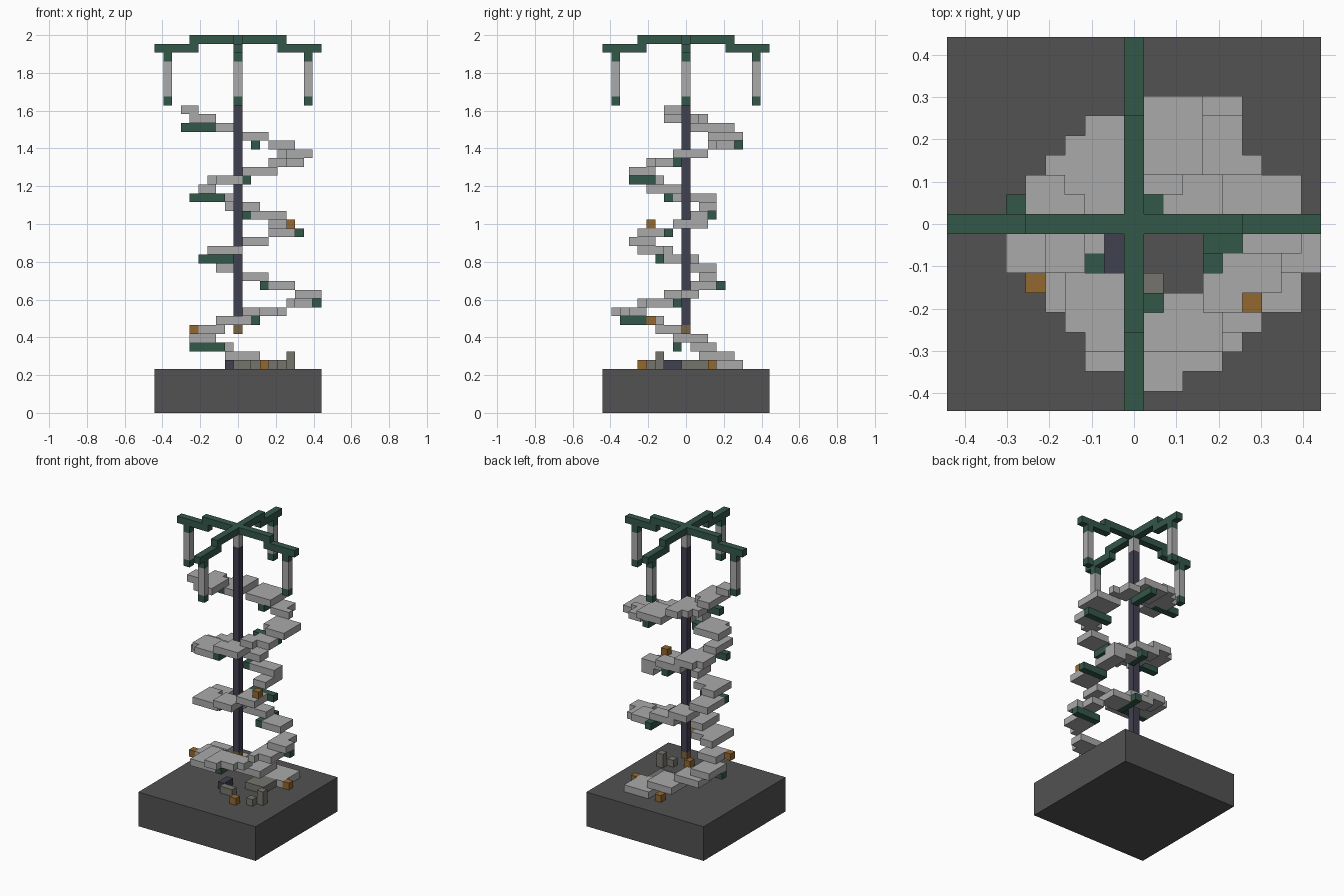
import bpy
import bmesh

cube = bpy.data.objects.get("Cube")
if cube:
    bpy.data.objects.remove(cube, do_unlink=True)

UNIT = 2 / 43  # edge of one block


def material(name, r, g, b):
    mat = bpy.data.materials.new(name)
    mat.use_nodes = True
    mat.diffuse_color = (r, g, b, 1)
    shader = next(n for n in mat.node_tree.nodes if n.type == 'BSDF_PRINCIPLED')
    shader.inputs["Base Color"].default_value = (r, g, b, 1)
    shader.inputs["Roughness"].default_value = 0.9
    return mat


stone = material("pale stone", .4, .4, .4)
ground = material("dark ground", .085, .085, .085)
green = material("green metal", .034, .095, .068)
navy = material("navy iron", .052, .05, .08)
amber = material("amber glow", .29, .138, .03)
bronze = material("dull bronze", .195, .127, .053)
rubble = material("rubble grey", .18, .175, .15)


def block(name, mat, x, y, z):
    """Box spanning inclusive ranges of grid cells; a single number is one cell."""
    spans = [s if isinstance(s, tuple) else (s, s) for s in (x, y, z)]
    low = [spans[0][0] - .5, spans[1][0] - .5, spans[2][0]]
    high = [spans[0][1] + .5, spans[1][1] + .5, spans[2][1] + 1]
    bm = bmesh.new()
    bmesh.ops.create_cube(bm, size=1)
    for v in bm.verts:
        for axis in range(3):
            v.co[axis] = UNIT * (high[axis] if v.co[axis] > 0 else low[axis])
    mesh = bpy.data.meshes.new(name)
    bm.to_mesh(mesh)
    bm.free()
    mesh.materials.append(mat)
    obj = bpy.data.objects.new(name, mesh)
    bpy.context.scene.collection.objects.link(obj)
    return obj


def flight(name, rows):
    """Steps of one turn: level, x range, y range."""
    for level, x0, x1, y0, y1 in rows:
        block(name + "_step", stone, (x0, x1), (y0, y1), level)


# Base and central pole
block("base", ground, (-9, 9), (-9, 9), (0, 4))
block("pole_foot", bronze, 0, 0, 9)
block("pole", navy, 0, 0, (10, 39))
block("pole_cap", stone, 0, 0, (40, 41))

# Canopy: crossed bars with stepped ends and four hanging lamps
block("canopy_bar_x", green, (-5, 5), 0, 42)
for side in (-1, 1):
    block("canopy_bar_y", green, 0, tuple(sorted((side, side * 5))), 42)
    outer = tuple(sorted((side * 5, side * 9)))
    block("canopy_arm_x", green, outer, 0, 41)
    block("canopy_arm_y", green, 0, outer, 41)
    for x, y in ((side * 8, 0), (0, side * 8)):
        block("lamp_cap", green, x, y, 40)
        block("lamp_body", stone, x, y, (36, 39))
        block("lamp_foot", green, x, y, 35)

# Spiral staircase, one turn at a time
flight("lower", (
    (5, 2, 5, 3, 6),
    (6, -1, 2, 2, 5),
    (7, -4, -1, 1, 3),
    (8, -5, -3, -1, 2),
    (9, -4, -2, -3, -1),
    (10, -2, 1, -7, -4),
    (10, -2, -1, -3, -3),
    (11, 1, 2, -8, -5),
    (11, 3, 4, -7, -5),
    (11, 5, 5, -6, -5),
    (12, 6, 8, -4, -2),
    (12, 6, 6, -5, -5),
    (13, 7, 8, -2, 1),
    (13, 9, 9, -2, -1),
))
flight("middle", (
    (14, 4, 6, 1, 3),
    (15, 0, 3, 2, 3),
    (16, -2, 0, 1, 3),
    (17, -4, -2, -2, 1),
    (18, -3, 0, -5, -3),
    (18, -3, -2, -2, -2),
    (19, 1, 3, -6, -4),
    (20, 4, 6, -5, -3),
    (21, 4, 5, -1, 2),
    (22, 2, 5, 1, 2),
))
flight("upper", (
    (23, -1, 2, 2, 3),
    (24, -4, -1, 0, 2),
    (24, -3, -1, 3, 3),
    (24, -2, -2, -1, -1),
    (25, -4, -3, -4, -1),
    (26, -3, 0, -5, -3),
    (26, -2, 0, -6, -6),
    (27, 1, 4, -6, -5),
    (27, 2, 4, -4, -4),
    (28, 4, 5, -4, -3),
    (28, 6, 7, -3, -2),
    (28, 5, 5, -2, -2),
    (29, 5, 8, 0, 2),
    (29, 6, 8, -1, -1),
))
flight("top", (
    (30, 4, 5, 3, 5),
    (30, 6, 6, 3, 3),
    (31, 0, 3, 3, 6),
    (32, -2, -1, 1, 5),
    (32, -3, -3, 2, 4),
    (32, -4, -4, 2, 3),
    (33, -5, -4, -2, 2),
    (33, -3, -3, -2, 1),
    (34, -6, -5, -2, -1),
))

# Radial support beams under the steps
for level, y, start, end in ((7, -1, -5, -2), (12, -1, 6, 9), (17, -3, -4, -1),
                             (20, -2, 4, 7), (24, -2, -5, -2),
                             (28, -1, 4, 7), (32, 1, -6, -3)):
    block("support_beam_x", green, (start, end), y, level)
for level, x, start, end in ((10, 2, -7, -5), (14, 3, 1, 4), (22, 1, 1, 3),
                             (26, 1, -6, -4), (30, 2, 3, 6)):
    block("support_beam_y", green, x, (start, end), level)

# Glowing lanterns on the stairs and floor
for x, y, level in ((-5, -3, 9), (2, -4, 10), (6, -4, 21),
                    (3, -5, 5), (6, 3, 5), (0, 6, 5)):
    block("lantern", amber, x, y, level)

# Fallen pieces on the floor
block("fallen_pole", navy, -1, (-2, -1), 5)
block("rubble_slab", rubble, (2, 4), (0, 2), 5)
block("rubble_post", rubble, 6, -3, (5, 6))
block("rubble_chunk", rubble, 5, -4, 5)
block("rubble_chunk", rubble, (0, 1), -3, 5)
